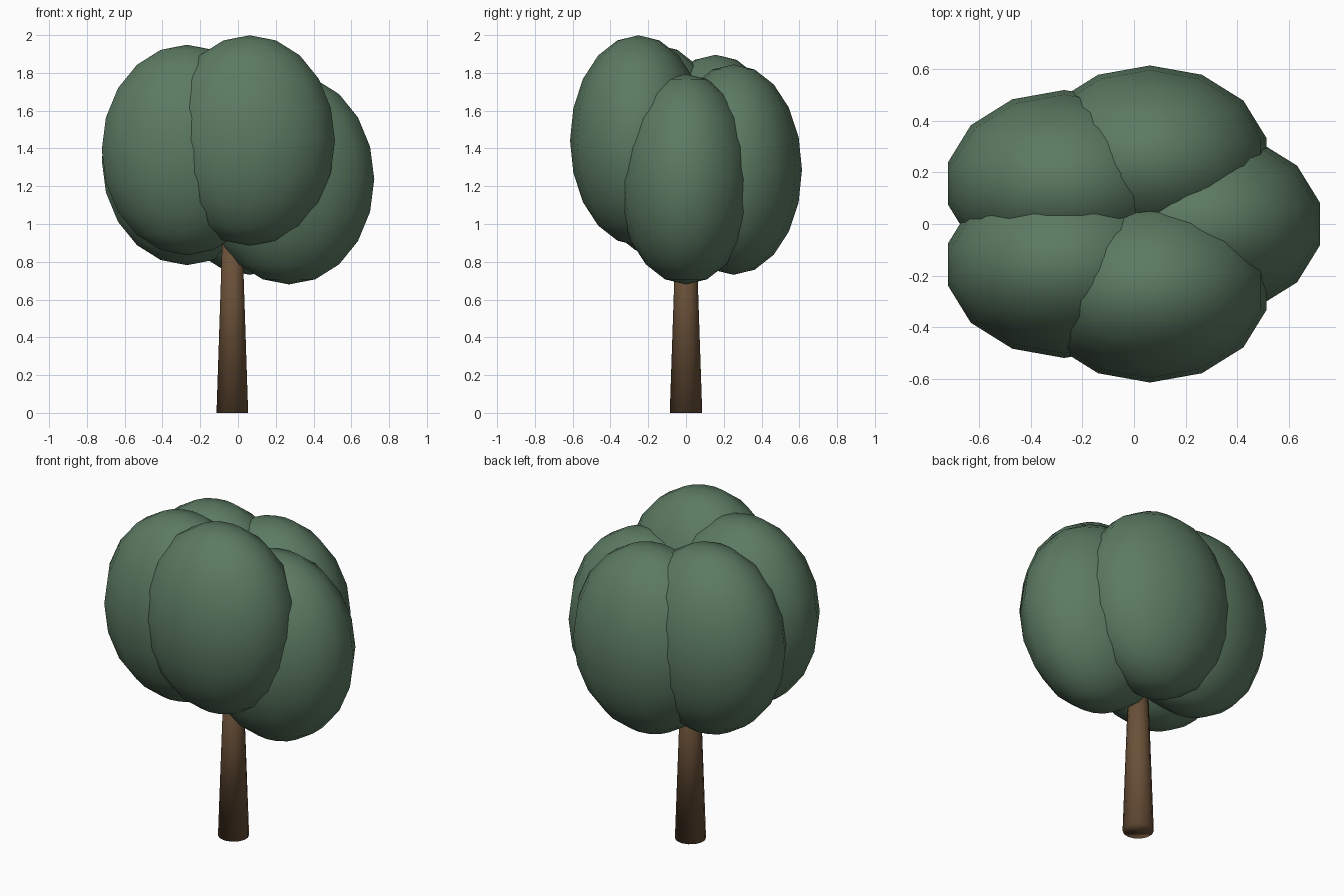
import bpy

if "Cube" in bpy.data.objects:
    bpy.data.objects.remove(bpy.data.objects["Cube"])


def material(name, color):
    mat = bpy.data.materials.new(name)
    mat.diffuse_color = (*color, 1.0)
    mat.use_nodes = True
    mat.node_tree.nodes["Principled BSDF"].inputs["Base Color"].default_value = mat.diffuse_color
    return mat


LEAF = material("leaf green", (0.107, 0.195, 0.122))
BARK = material("bark brown", (0.145, 0.082, 0.040))


def finish(name, mat):
    obj = bpy.context.object
    obj.name = name
    obj.data.materials.append(mat)
    bpy.ops.object.shade_smooth()
    return obj


# Tapered trunk, its top hidden inside the crown
TRUNK_HEIGHT = 1.12
bpy.ops.mesh.primitive_cone_add(vertices=14, radius1=0.086, radius2=0.048,
                                depth=TRUNK_HEIGHT,
                                location=(-0.03, 0, TRUNK_HEIGHT / 2))
finish("trunk", BARK)

# Five equal leaf clumps ringed around the trunk, each one a step lower
clumps = {
    "front_leaf_clump": (0.062, -0.252, 1.442),
    "front_left_leaf_clump": (-0.27, -0.157, 1.392),
    "back_left_leaf_clump": (-0.27, 0.157, 1.339),
    "back_leaf_clump": (0.062, 0.252, 1.288),
    "right_leaf_clump": (0.27, 0.0, 1.237),
}
for name, centre in clumps.items():
    bpy.ops.mesh.primitive_uv_sphere_add(segments=14, ring_count=10, radius=1,
                                         location=centre)
    clump = finish(name, LEAF)
    clump.scale = (0.463, 0.362, 0.557)
